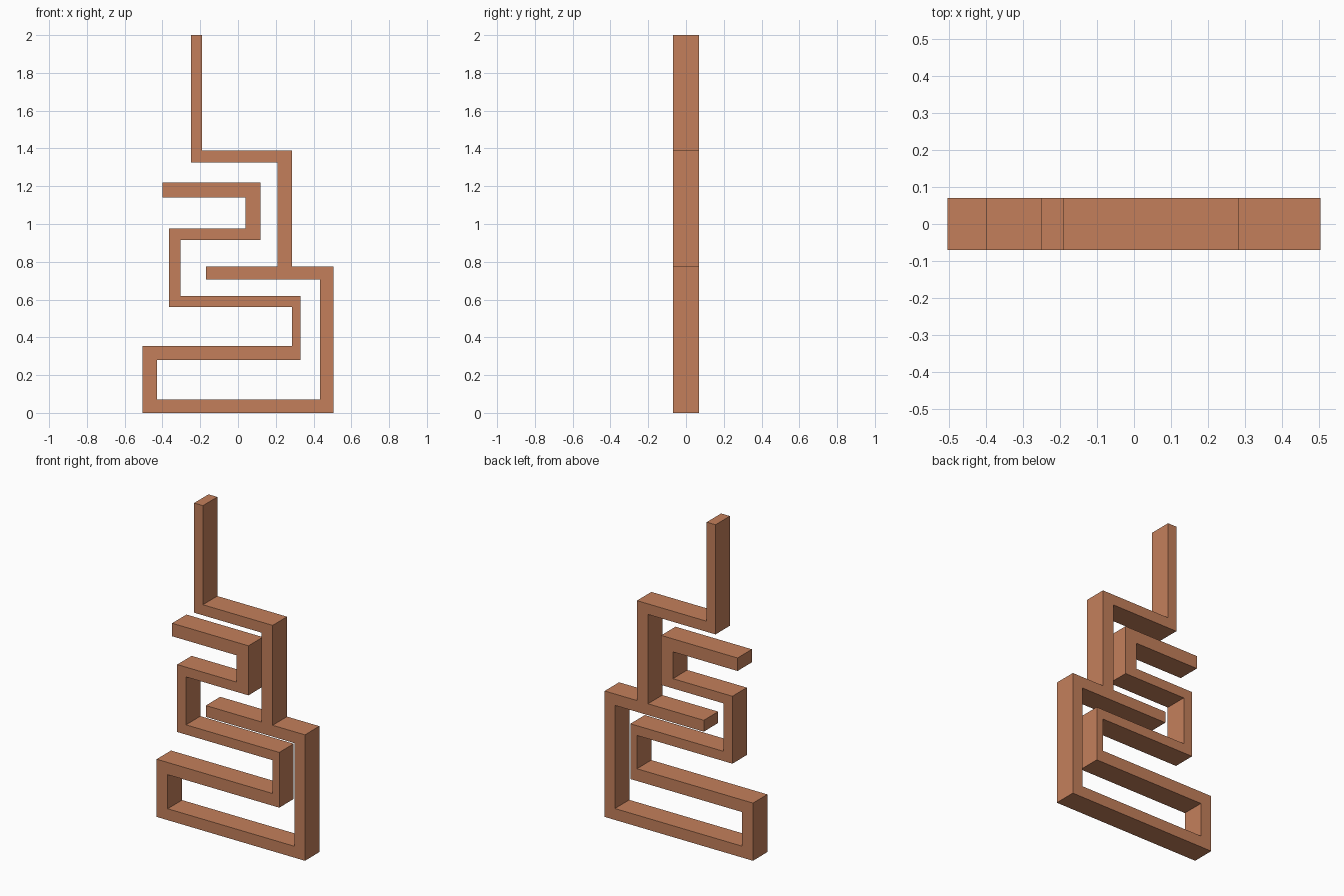
import bpy
import bmesh

# Remove only the default cube
default_cube = bpy.data.objects.get("Cube")
if default_cube:
    bpy.data.objects.remove(default_cube, do_unlink=True)

HALF_DEPTH = 0.07
LEFT, RIGHT = -0.505, 0.505


def make_material(name, colour):
    material = bpy.data.materials.new(name)
    material.use_nodes = True
    material.diffuse_color = colour
    shader = next(n for n in material.node_tree.nodes if n.type == "BSDF_PRINCIPLED")
    shader.inputs["Base Color"].default_value = colour
    return material


def right_angle_outline(start, corners):
    """Each (x, z) goes sideways to x, then up or down to z."""
    x, z = start
    points = [(x, z)]
    for next_x, next_z in corners:
        points += [(next_x, z), (next_x, next_z)]
        x, z = next_x, next_z
    return points[:-1]  # the last corner closes on the start


def extrude_outline(name, points, half_depth, material):
    """Make a solid slab from a closed outline in the XZ plane."""
    bm = bmesh.new()
    front = bm.faces.new([bm.verts.new((x, -half_depth, z)) for x, z in points])
    result = bmesh.ops.extrude_face_region(bm, geom=[front], use_keep_orig=True)
    back_verts = [v for v in result["geom"] if isinstance(v, bmesh.types.BMVert)]
    bmesh.ops.translate(bm, verts=back_verts, vec=(0, 2 * half_depth, 0))
    bmesh.ops.recalc_face_normals(bm, faces=bm.faces)
    mesh = bpy.data.meshes.new(name)
    bm.to_mesh(mesh)
    bm.free()
    mesh.materials.append(material)
    obj = bpy.data.objects.new(name, mesh)
    bpy.context.collection.objects.link(obj)
    return obj


# Outer side of the base, right column, post and mast
tall_outer = [(RIGHT, 0.775), (0.285, 1.39), (-0.19, 2.0)]
# Back down the inner side of the mast, post and side shelf
tall_inner = [(-0.25, 1.325), (0.21, 0.775), (-0.17, 0.705), (0.435, 0.07)]
# Up one side of the winding shelf
winding_up = [(-0.43, 0.28), (0.33, 0.62), (-0.305, 0.915), (0.12, 1.22)]
# Back down its other side to the base
winding_down = [(-0.40, 1.14), (0.04, 0.975), (-0.365, 0.56),
                (0.285, 0.355), (LEFT, 0)]

outline = right_angle_outline(
    (LEFT, 0), tall_outer + tall_inner + winding_up + winding_down)

terracotta = make_material("terracotta", (0.55, 0.213, 0.105, 1))
extrude_outline("zigzag_shelf_frame", outline, HALF_DEPTH, terracotta)
